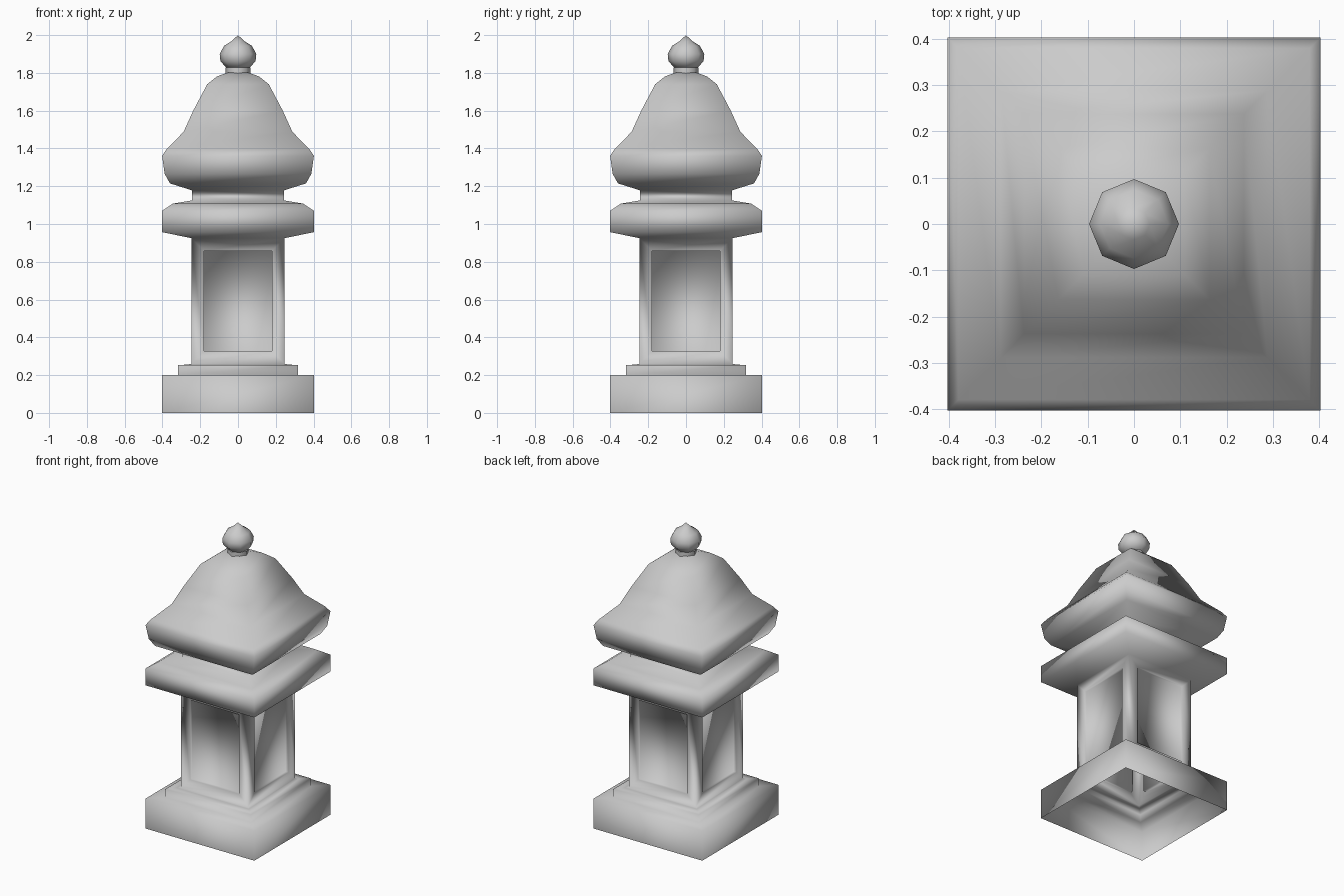
import bpy, bmesh, math

cube = bpy.data.objects.get("Cube")
if cube:
    bpy.data.objects.remove(cube, do_unlink=True)

stone = bpy.data.materials.new("grey stone")
stone.use_nodes = True
stone.diffuse_color = (0.6, 0.6, 0.6, 1)
bsdf = stone.node_tree.nodes["Principled BSDF"]
bsdf.inputs["Base Color"].default_value = (0.6, 0.6, 0.6, 1)
bsdf.inputs["Roughness"].default_value = 0.8


def loft(bm, profile, sides, square=False):
    """Stack rings of (half width, height) and bridge them; returns the rings and the faces of each band."""
    scale = math.sqrt(2) if square else 1
    start = math.pi / sides if square else 0
    rings = []
    for r, z in profile:
        angles = [start + 2 * math.pi * i / sides for i in range(sides)]
        rings.append([bm.verts.new((r * scale * math.cos(a), r * scale * math.sin(a), z))
                      for a in angles])
    bands = []
    for low, high in zip(rings, rings[1:]):
        bands.append([bm.faces.new((low[i], low[(i + 1) % sides],
                                    high[(i + 1) % sides], high[i]))
                      for i in range(sides)])
    return rings, bands


def finish(bm, name):
    mesh = bpy.data.meshes.new(name)
    bm.normal_update()
    bm.to_mesh(mesh)
    bm.free()
    mesh.materials.append(stone)
    mesh.shade_smooth()
    obj = bpy.data.objects.new(name, mesh)
    bpy.context.collection.objects.link(obj)


# Square stone shell, hollow and open underneath
plinth = [(0.402, 0), (0.402, 0.2), (0.317, 0.2), (0.317, 0.253), (0.265, 0.256)]
chamber = [(0.247, 0.26), (0.247, 0.925)]
ledge = [(0.402, 0.957), (0.402, 1.07), (0.345, 1.108), (0.243, 1.125)]
roof = [(0.243, 1.178), (0.36, 1.215), (0.388, 1.265), (0.402, 1.36), (0.379, 1.395),
        (0.288, 1.488), (0.237, 1.6), (0.163, 1.74), (0.11, 1.782), (0.05, 1.803)]
bm = bmesh.new()
rings, bands = loft(bm, plinth + chamber + ledge + roof, 4, square=True)
bm.faces.new(rings[-1])

# Shallow recessed window in each wall of the chamber
walls = bands[len(plinth)]
bm.normal_update()
bmesh.ops.inset_individual(bm, faces=walls, thickness=0.067, use_even_offset=True)
bmesh.ops.inset_individual(bm, faces=walls, thickness=0, depth=-0.02)
finish(bm, "lantern_shell")

# Short neck under the bud
bm = bmesh.new()
loft(bm, [(0.065, 1.785), (0.065, 1.828)], 8)
finish(bm, "bud_neck")

# Eight-sided bud on top
bud = [(0.06, 1.826), (0.093, 1.862), (0.097, 1.9), (0.074, 1.943), (0.034, 1.968)]
bm = bmesh.new()
rings, bands = loft(bm, bud, 8)
bm.faces.new(rings[0][::-1])
tip = bm.verts.new((0, 0, 2))
for i in range(8):
    bm.faces.new((rings[-1][i], rings[-1][(i + 1) % 8], tip))
finish(bm, "roof_bud")
